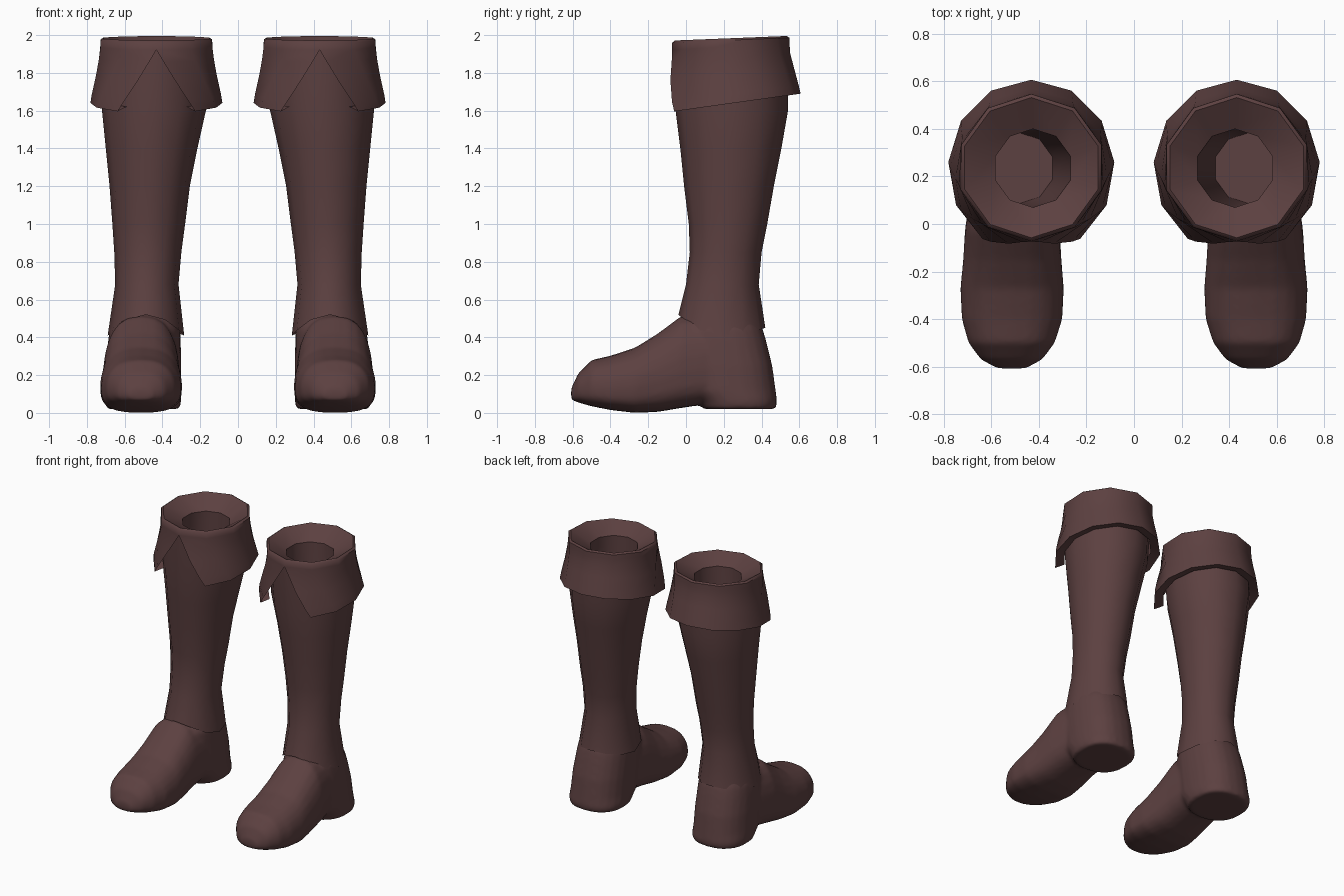
import bpy, bmesh
from math import sin, cos, pi, radians, copysign

cube = bpy.data.objects.get("Cube")
if cube:
    bpy.data.objects.remove(cube, do_unlink=True)

leather = bpy.data.materials.new("dark_brown_leather")
leather.use_nodes = True
COLOUR = (0.108, 0.052, 0.052, 1)
leather.diffuse_color = COLOUR
bsdf = leather.node_tree.nodes["Principled BSDF"]
bsdf.inputs["Base Color"].default_value = COLOUR
bsdf.inputs["Roughness"].default_value = 0.8


def spow(v, p):
    return copysign(abs(v) ** p, v)


def loft(bm, rings, cyclic=True, cap_start=False, cap_end=False):
    rows = [[bm.verts.new(p) for p in ring] for ring in rings]
    n = len(rows[0])
    for a, b in zip(rows, rows[1:]):
        for i in range(n if cyclic else n - 1):
            j = (i + 1) % n
            bm.faces.new((a[i], a[j], b[j], b[i]))
    if cap_start:
        bm.faces.new(rows[0][::-1])
    if cap_end:
        bm.faces.new(rows[-1])


def finish(name, bm, side):
    # side -1 mirrors the part across the middle
    if side < 0:
        for v in bm.verts:
            v.co.x *= -1
        bmesh.ops.reverse_faces(bm, faces=bm.faces[:])
    mesh = bpy.data.meshes.new(name)
    bm.to_mesh(mesh)
    bm.free()
    mesh.materials.append(leather)
    ob = bpy.data.objects.new(name, mesh)
    bpy.context.collection.objects.link(ob)
    bpy.ops.object.select_all(action='DESELECT')
    ob.select_set(True)
    bpy.context.view_layer.objects.active = ob
    bpy.ops.object.shade_smooth_by_angle(angle=radians(50))
    return ob


def flat_ring(z, x0, x1, y0, y1, n=12, p=1.0):
    cx, cy, rx, ry = (x0 + x1) / 2, (y0 + y1) / 2, (x1 - x0) / 2, (y1 - y0) / 2
    angles = [2 * pi * i / n - pi / 2 for i in range(n)]
    return [(cx + rx * spow(cos(a), p), cy + ry * spow(sin(a), p), z) for a in angles]


# Shaft: height, x range, y range
SHAFT = [(0.68, .315, .65, .0, .385), (0.85, .30, .655, .02, .40),
         (1.0, .28, .665, .015, .43), (1.2, .255, .68, -.01, .465),
         (1.4, .215, .70, -.03, .505), (1.6, .17, .72, -.055, .54),
         (1.93, .14, .725, -.06, .535)]


def build_shaft(name, side):
    bm = bmesh.new()
    # lower hem rises over the instep and dips at the sides
    hem = [(x, y, 0.41 + (0.11 if y < .19 else 0.04) * ((y - .19) / .23) ** 2)
           for x, y, z in flat_ring(0, .285, .69, -.04, .42)]
    loft(bm, [hem] + [flat_ring(*r) for r in SHAFT])
    finish(name, bm, side)


# Cuff: radius x, radius y, height fraction from rim to hem
CUFF = [(.285, .31, .95), (.35, .37, 1), (.342, .36, .86), (.322, .335, .55),
        (.313, .315, .3), (.312, .311, .13), (.31, .31, .03), (.295, .295, 0)]


def build_cuff(name, side, n=10):
    bm = bmesh.new()
    rows = []
    for rx, ry, t in CUFF:
        # front split opens below the rim into a V
        split = radians(36) * max(0, t - .13) / .87
        row = []
        for i in range(n + 1):
            a = -pi / 2 + split + (2 * pi - 2 * split) * i / n
            y = .237 + ry * sin(a)
            top, hem = 1.974 + .04 * y, 1.605 + .14 * y
            row.append((.432 + rx * cos(a), y, top + (hem - top) * t))
        rows.append(row)
    # sloped lining down to the leg opening, then a tapering well
    for cx, r, z in ((.425, .165, 1.91), (.45, .165, 1.5), (.485, .15, .95)):
        rows.append([(cx + r * cos(a), .235 + r * sin(a), z) for a in
                     (2 * pi * i / n - pi / 2 for i in range(n + 1))])
    loft(bm, rows, cyclic=False)
    bmesh.ops.remove_doubles(bm, verts=bm.verts[:], dist=1e-4)
    bm.verts.ensure_lookup_table()
    rim = [e for e in bm.edges if e.is_boundary and e.verts[0].co.z < 1.2]
    bmesh.ops.edgeloop_fill(bm, edges=rim)
    finish(name, bm, side)


# Vamp: depth, centre x, half width, bottom, top
VAMP = [(.3, .5, .17, .06, .4), (.1, .505, .19, .045, .52), (-.03, .512, .2, .025, .51),
        (-.15, .512, .207, .005, .42), (-.27, .513, .218, .0, .345),
        (-.4, .513, .212, .015, .303), (-.5, .515, .182, .035, .28),
        (-.57, .515, .13, .055, .21), (-.608, .515, .06, .07, .13)]
# Heel and ankle: height, x range, y range
HEEL = [(.02, .31, .695, .09, .475), (.06, .3, .705, .07, .483), (.12, .3, .705, 0, .475),
        (.25, .3, .7, -.02, .457), (.38, .303, .688, -.03, .425),
        (.44, .305, .68, -.03, .408), (.52, .33, .65, .02, .37)]


def vamp_ring(y, cx, hw, zb, zt, n=24):
    mid = zb + .4 * (zt - zb)
    ring = []
    for i in range(n):
        a = 2 * pi * i / n
        s = sin(a)
        z = mid + (zt - mid) * s if s > 0 else mid + (mid - zb) * spow(s, .6)
        ring.append((cx + hw * spow(cos(a), .75), y, z))
    return ring


def build_foot(name, side):
    bm = bmesh.new()
    loft(bm, [vamp_ring(*r) for r in VAMP], cap_start=True, cap_end=True)
    loft(bm, [flat_ring(*r, n=24, p=.85) for r in HEEL], cap_start=True, cap_end=True)
    ob = finish(name, bm, side)
    # fuse vamp and heel into one soft skin
    fuse = ob.modifiers.new("fuse", 'REMESH')
    fuse.mode = 'VOXEL'
    fuse.voxel_size = 0.014
    fuse.use_smooth_shade = True
    soften = ob.modifiers.new("soften", 'SMOOTH')
    soften.factor = 0.5
    soften.iterations = 6


for label, side in (("left", 1), ("right", -1)):
    build_shaft(label + "_boot_shaft", side)
    build_cuff(label + "_boot_cuff", side)
    build_foot(label + "_boot_foot", side)
